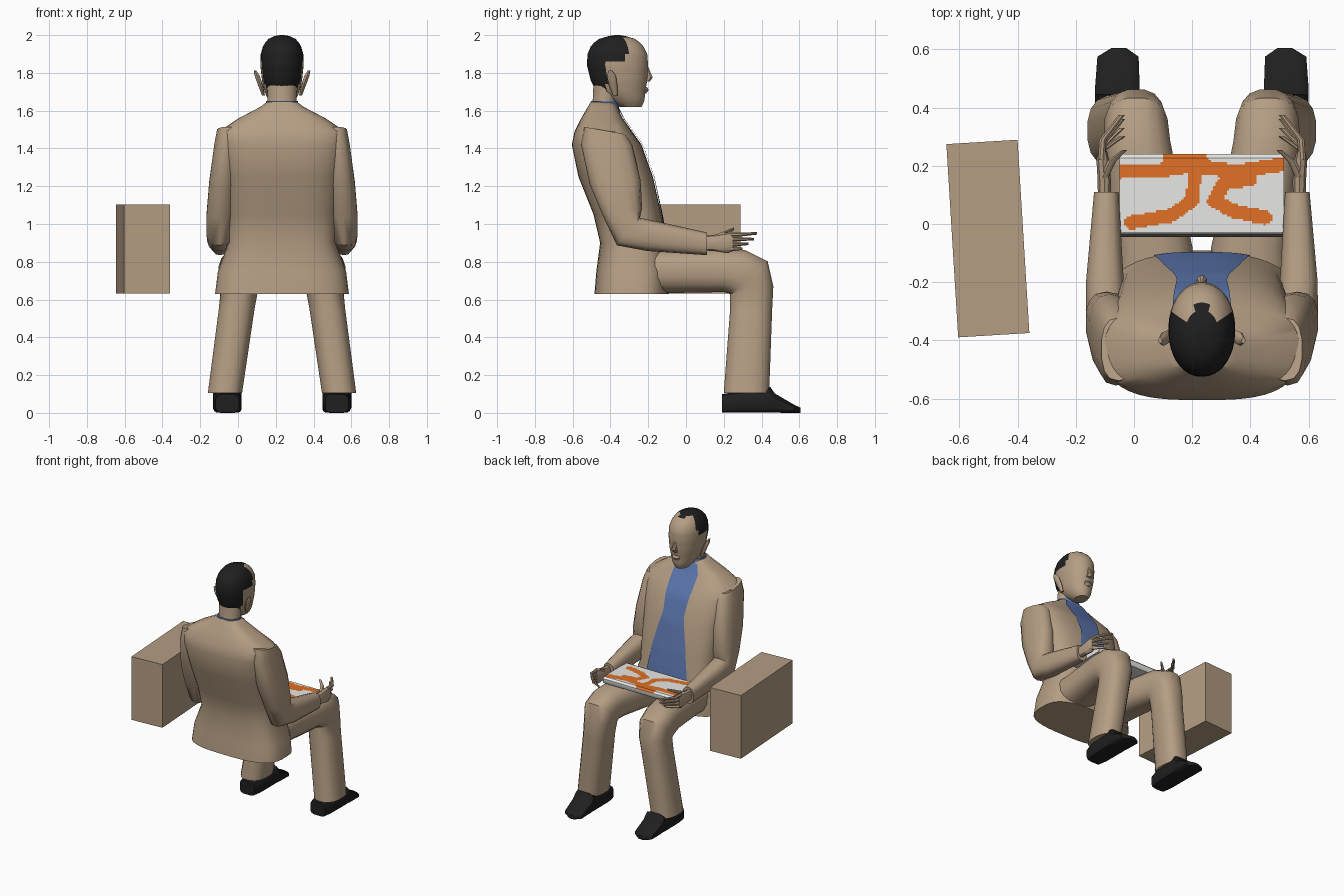
import bpy, bmesh, math
from mathutils import Vector

CX = 0.233  # centre line of the seated figure


def mat(name, rgb):
    m = bpy.data.materials.new(name)
    m.diffuse_color = (*rgb, 1)
    return m


TAN = mat("tan", (0.46, 0.34, 0.23))
BLACK = mat("black", (0.014, 0.014, 0.014))
BLUE = mat("blue", (0.105, 0.18, 0.42))
WHITE = mat("white", (0.80, 0.80, 0.79))
ORANGE = mat("orange", (0.75, 0.16, 0.018))
GREY = mat("grey", (0.22, 0.21, 0.19))


def finish(name, bm, mats, rule=None, smooth=40):
    bmesh.ops.recalc_face_normals(bm, faces=bm.faces)
    bm.normal_update()
    if rule:
        for f in bm.faces:
            f.material_index = rule(f)
    me = bpy.data.meshes.new(name)
    bm.to_mesh(me)
    bm.free()
    ob = bpy.data.objects.new(name, me)
    bpy.context.collection.objects.link(ob)
    for m in mats:
        me.materials.append(m)
    if smooth:
        bpy.ops.object.select_all(action='DESELECT')
        ob.select_set(True)
        bpy.context.view_layer.objects.active = ob
        bpy.ops.object.shade_smooth_by_angle(angle=math.radians(smooth))
    return ob


def power(v, n):
    return math.copysign(abs(v) ** (2 / n), v)


def loft(name, rings, mats, sides=12, n=2.4, side=1, rule=None, smooth=40):
    """rings: (offset from centre line, y, z, half width, half depth, tilt in degrees)"""
    bm = bmesh.new()
    rows = []
    for u, y, z, rx, rd, tilt in rings:
        t = math.radians(tilt)
        row = []
        for i in range(sides):
            a = 2 * math.pi * (i + 0.5) / sides
            p, d = rx * power(math.cos(a), n), rd * power(math.sin(a), n)
            row.append(bm.verts.new((CX + side * (u + p), y + d * math.cos(t), z + d * math.sin(t))))
        rows.append(row)
    for r0, r1 in zip(rows, rows[1:]):
        for i in range(sides):
            j = (i + 1) % sides
            bm.faces.new((r0[i], r0[j], r1[j], r1[i]))
    bm.faces.new(rows[0])
    bm.faces.new(rows[-1])
    return finish(name, bm, mats, rule, smooth)


def at(table, z):
    """linear interpolation in a table of rows that start with z"""
    for a, b in zip(table, table[1:]):
        if z <= b[0]:
            k = max(0, (z - a[0]) / (b[0] - a[0]))
            return [p + (q - p) * k for p, q in zip(a, b)][1:]
    return list(table[-1][1:])


def level(z, w, back, front):
    return (0, (back + front) / 2, z, w, (front - back) / 2, 0)


# Jacket: height, half width, back y, front y
JACKET = [(0.63, 0.355, -0.485, -0.09), (0.75, 0.34, -0.475, -0.09), (0.90, 0.285, -0.455, -0.105),
          (1.05, 0.295, -0.49, -0.13), (1.25, 0.31, -0.57, -0.175), (1.42, 0.335, -0.605, -0.235),
          (1.49, 0.335, -0.59, -0.285), (1.56, 0.23, -0.555, -0.335), (1.62, 0.115, -0.52, -0.365),
          (1.645, 0.082, -0.505, -0.38)]
loft("jacket", [level(*r) for r in JACKET], [TAN], sides=40, n=3)

# Shirt front: a thin strip that follows the jacket surface
SHIRT = [(0.88, 0.165), (1.1, 0.13), (1.3, 0.085), (1.48, 0.10), (1.56, 0.10), (1.62, 0.07)]
bm = bmesh.new()
rows = []
for k in range(25):
    z = 0.88 + 0.74 * k / 24
    w, back, front = at(JACKET, z)
    h = at(SHIRT, z)[0]
    row = []
    for i in range(11):
        x = h * (i / 5 - 1)
        y = (back + front) / 2 + (front - back) / 2 * (1 - abs(x / w) ** 3) ** (1 / 3)
        row.append(bm.verts.new((CX + x, y + 0.007, z)))
    rows.append(row)
for r0, r1 in zip(rows, rows[1:]):
    for i in range(10):
        bm.faces.new((r0[i + 1], r0[i], r1[i], r1[i + 1]))
finish("shirt_front", bm, [BLUE])
loft("shirt_collar", [level(1.57, 0.10, -0.52, -0.345), level(1.65, 0.085, -0.505, -0.36)],
     [BLUE], sides=20, n=2)

# Neck and head, with hair coloured by position
loft("neck", [level(1.56, 0.085, -0.51, -0.36), level(1.65, 0.078, -0.495, -0.365),
              level(1.76, 0.08, -0.49, -0.34)], [TAN], sides=20, n=2)
HEAD = [(1.62, 0.045, -0.35, -0.235), (1.65, 0.07, -0.40, -0.22), (1.70, 0.092, -0.475, -0.215),
        (1.76, 0.106, -0.505, -0.205), (1.84, 0.115, -0.525, -0.20), (1.90, 0.113, -0.522, -0.205),
        (1.95, 0.098, -0.50, -0.23), (1.98, 0.072, -0.46, -0.27), (1.995, 0.04, -0.41, -0.32),
        (2.0, 0.012, -0.375, -0.35)]


def hair(f):
    c = f.calc_center_median()
    if c.z > 1.895:
        edge = -0.30 + 0.03 * math.cos((c.x - CX) * 50)
    elif c.z > 1.86:
        edge = -0.335
    else:
        edge = -0.42
    return int(c.z > 1.70 and c.y < edge)


heights = [1.62 + 0.02 * i for i in range(18)] + [1.97, 1.98, 1.988, 1.995, 2.0]
loft("head", [level(z, *at(HEAD, z)) for z in heights], [TAN, BLACK], sides=40, n=2.1, rule=hair)
loft("nose", [(0, -0.208, 1.83, 0.008, 0.01, 0), (0, -0.195, 1.775, 0.018, 0.02, 0),
              (0, -0.205, 1.755, 0.02, 0.015, 0)], [TAN], sides=8, n=2)
loft("lips", [(0, -0.225, 1.725, 0.025, 0.02, 0), (0, -0.22, 1.71, 0.032, 0.025, 0),
              (0, -0.23, 1.69, 0.025, 0.02, 0)], [TAN], sides=8, n=2)

# Parts that repeat on both sides
for side, tag in ((1, "right"), (-1, "left")):
    loft("ear_" + tag, [(0.098, -0.375, 1.68, 0.008, 0.012, 0), (0.112, -0.385, 1.73, 0.014, 0.022, 0),
                        (0.132, -0.395, 1.785, 0.014, 0.024, 0), (0.143, -0.40, 1.812, 0.007, 0.01, 0)],
         [TAN], 10, 2, side)
    loft("sleeve_" + tag, [(0.285, -0.43, 1.495, 0.06, 0.11, -10), (0.295, -0.42, 1.42, 0.065, 0.135, 0),
                           (0.315, -0.375, 1.22, 0.072, 0.135, 5), (0.327, -0.335, 1.06, 0.073, 0.105, 12),
                           (0.33, -0.305, 0.96, 0.07, 0.095, 50), (0.333, -0.20, 0.94, 0.066, 0.083, 85),
                           (0.328, 0.11, 0.895, 0.043, 0.06, 90)], [TAN], 14, 2.6, side)
    loft("hand_" + tag, [(0.335, 0.09, 0.90, 0.023, 0.04, 90), (0.335, 0.15, 0.90, 0.024, 0.043, 90),
                         (0.34, 0.22, 0.90, 0.023, 0.055, 90), (0.34, 0.25, 0.905, 0.015, 0.048, 90)],
         [TAN], 10, 2.4, side)
    for k, (z, tip_y, tip_z) in enumerate([(0.945, 0.375, 0.95), (0.92, 0.36, 0.92),
                                           (0.893, 0.33, 0.895), (0.868, 0.30, 0.87)]):
        loft(f"finger_{k + 1}_{tag}", [(0.345, 0.22, z, 0.013, 0.014, 90),
                                       (0.34, 0.29 - 0.012 * k, z, 0.013, 0.012, 90),
                                       (0.275, tip_y, tip_z, 0.012, 0.007, 90)], [TAN], 8, 2, side)
    loft("thumb_" + tag, [(0.335, 0.16, 0.93, 0.015, 0.015, 90), (0.31, 0.215, 0.955, 0.016, 0.013, 90),
                          (0.265, 0.255, 0.975, 0.010, 0.008, 90)], [TAN], 8, 2, side)
    loft("trouser_leg_" + tag, [(0.165, -0.30, 0.745, 0.14, 0.11, 90), (0.165, -0.08, 0.75, 0.135, 0.117, 90),
                                (0.21, 0.20, 0.755, 0.12, 0.117, 90), (0.222, 0.275, 0.745, 0.115, 0.125, 70),
                                (0.226, 0.335, 0.715, 0.11, 0.133, 42), (0.226, 0.348, 0.65, 0.10, 0.118, 10),
                                (0.24, 0.345, 0.55, 0.096, 0.113, 0), (0.302, 0.32, 0.105, 0.092, 0.122, 0)],
         [TAN], 16, 2.5, side)
    loft("shoe_" + tag, [(0.29, 0.19, 0.05, 0.062, 0.05, 90), (0.29, 0.25, 0.055, 0.075, 0.055, 90),
                         (0.29, 0.42, 0.06, 0.078, 0.06, 90), (0.29, 0.445, 0.07, 0.078, 0.07, 90),
                         (0.29, 0.47, 0.052, 0.078, 0.052, 90), (0.288, 0.575, 0.021, 0.072, 0.021, 90),
                         (0.285, 0.605, 0.014, 0.025, 0.014, 90)], [BLACK], 12, 4, side)

# Folded paper on the lap; the print is a set of broad strokes (radius, points)
STROKES = [(0.024, [(-0.05, 0.18), (0.1, 0.185), (0.2, 0.2), (0.35, 0.18), (0.515, 0.205)]),
           (0.034, [(0.13, 0.225), (0.23, 0.205)]),
           (0.023, [(0.21, 0.18), (0.2, 0.08), (0.13, 0.03), (-0.01, 0.005)]),
           (0.024, [(0.40, 0.155), (0.31, 0.14), (0.275, 0.08), (0.34, 0.045), (0.45, 0.022)])]


def distance(p, a, b):
    a, b = Vector(a), Vector(b)
    k = max(0, min(1, (p - a).dot(b - a) / (b - a).length_squared))
    return (p - a - (b - a) * k).length


def print_rule(f):
    c = f.calc_center_median()
    if c.y < -0.028:
        return 2
    hit = any(distance(c.xy, a, b) < r for r, pts in STROKES for a, b in zip(pts, pts[1:]))
    return int(f.normal.z > 0 and hit)


bm = bmesh.new()
section = [(-0.045, 0.875), (-0.045, 0.90)] + [(-0.035 + 0.0075 * i, 0.918) for i in range(36)]
section += [(0.24, 0.905), (0.24, 0.88), (0.23, 0.868), (-0.035, 0.868)]
rows = [[bm.verts.new((-0.05 + 0.565 * i / 72, y, z)) for y, z in section] for i in range(73)]
for r0, r1 in zip(rows, rows[1:]):
    for i in range(len(section)):
        j = (i + 1) % len(section)
        bm.faces.new((r0[i], r0[j], r1[j], r1[i]))
bm.faces.new(rows[0])
bm.faces.new(rows[-1])
finish("folded_paper", bm, [WHITE, ORANGE, GREY], print_rule)

# Case floating beside the figure
bm = bmesh.new()
bmesh.ops.create_cube(bm, size=1)
case = finish("case", bm, [TAN], smooth=0)
case.scale = (0.245, 0.665, 0.47)
case.location = (-0.502, -0.05, 0.867)
case.rotation_euler = (0, 0, math.radians(3.5))
